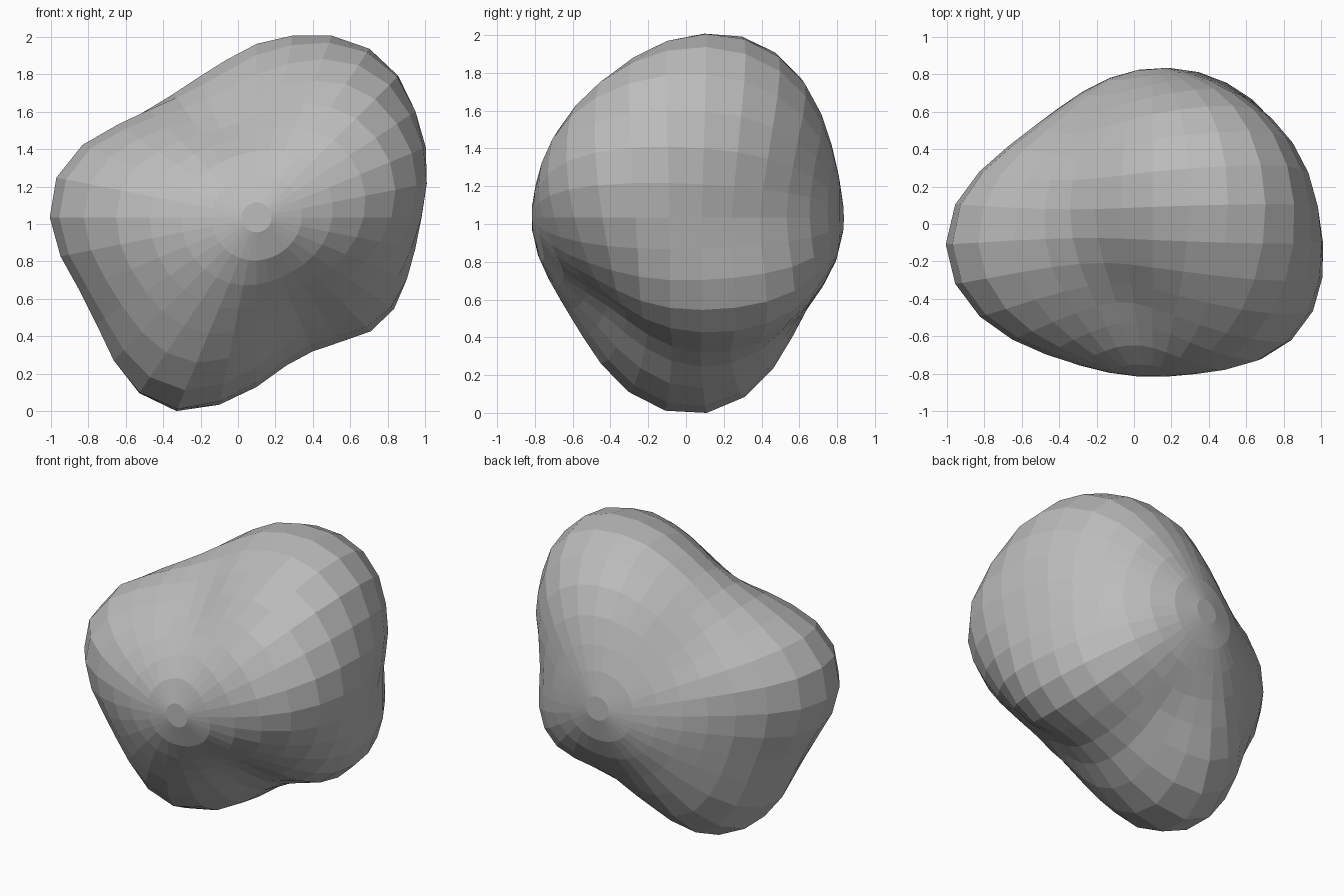
import bpy
import bmesh
from math import sin, cos, pi, radians, exp
from mathutils import Vector

cube = bpy.data.objects.get("Cube")
if cube:
    bpy.data.objects.remove(cube, do_unlink=True)

# Stone colour
stone = bpy.data.materials.new("grey_stone")
stone.use_nodes = True
GREY = (0.5, 0.5, 0.5, 1)
stone.diffuse_color = GREY
stone.node_tree.nodes["Principled BSDF"].inputs["Base Color"].default_value = GREY

# Outline radius at each step around the front-to-back axis, from +x upwards
OUTLINE = [.855, .895, .95, 1.005, 1.065, 1.08, 1.045, .985, .925, .86, .825, .82,
           .85, .915, 1.02, 1.095, 1.105, 1.065, 1.02, 1.03, 1.09, 1.145,
           1.135, 1.035, .92, .82, .785, .805, .86, .88, .87, .85]
SEGMENTS = len(OUTLINE)
ROWS = 16
POLE = 0.85
CENTRE = Vector((0.1, 0, 1.04))


def direction(lon, lat):
    return Vector((cos(lat) * cos(lon), sin(lat), cos(lat) * sin(lon)))


# Hollows and swellings: angle around, angle towards back, width, height
DENTS = [(direction(radians(a), radians(b)), radians(w), h) for a, b, w, h in (
    (108, -44, 33, -0.13),   # front upper hollow
    (303, -43, 31, -0.16),   # front lower hollow
    (138, 44, 32, -0.10),    # back upper hollow
    (272, 43, 28, -0.10),    # back lower hollow
    (18, -39, 28, 0.08),     # front swelling
    (325, 36, 28, 0.09),     # back swelling
    (335, -30, 20, -0.04),   # right lower front flattening
    (25, 25, 22, 0.035),     # right upper back swelling
    (180, 22, 18, -0.03),    # left back flattening
)]


def point(i, lat):
    """Lobed outline easing into round ends, with leaning lobes and dents."""
    lon = 2 * pi * i / SEGMENTS
    d = direction(lon, lat)
    sharpness = 4 - 1.2 * cos(lon - radians(60))
    lean = 0.19 * cos(2 * lon) - 0.05 * sin(lon)
    r = POLE + (OUTLINE[i] - POLE) * cos(lat) ** sharpness
    r -= lean * sin(lat) * cos(lat) ** 3
    r += sum(h * exp(-(d.angle(c) / w) ** 2) for c, w, h in DENTS)
    return CENTRE + d * r


# Rock body: rings from front to back, closed by flat caps
bm = bmesh.new()
rings = []
for j in range(ROWS):
    lat = ((j + 0.5) / ROWS - 0.5) * pi
    rings.append([bm.verts.new(point(i, lat)) for i in range(SEGMENTS)])
for a, b in zip(rings, rings[1:]):
    for i in range(SEGMENTS):
        k = (i + 1) % SEGMENTS
        bm.faces.new((a[i], a[k], b[k], b[i]))
bm.faces.new(rings[0])
bm.faces.new(rings[-1])
bmesh.ops.recalc_face_normals(bm, faces=bm.faces[:])

# Rest the rock on the ground
low = min(v.co.z for v in bm.verts)
bmesh.ops.translate(bm, verts=bm.verts[:], vec=(0, 0, -low))

mesh = bpy.data.meshes.new("rock")
bm.to_mesh(mesh)
bm.free()
mesh.materials.append(stone)
rock = bpy.data.objects.new("rock", mesh)
bpy.context.collection.objects.link(rock)
